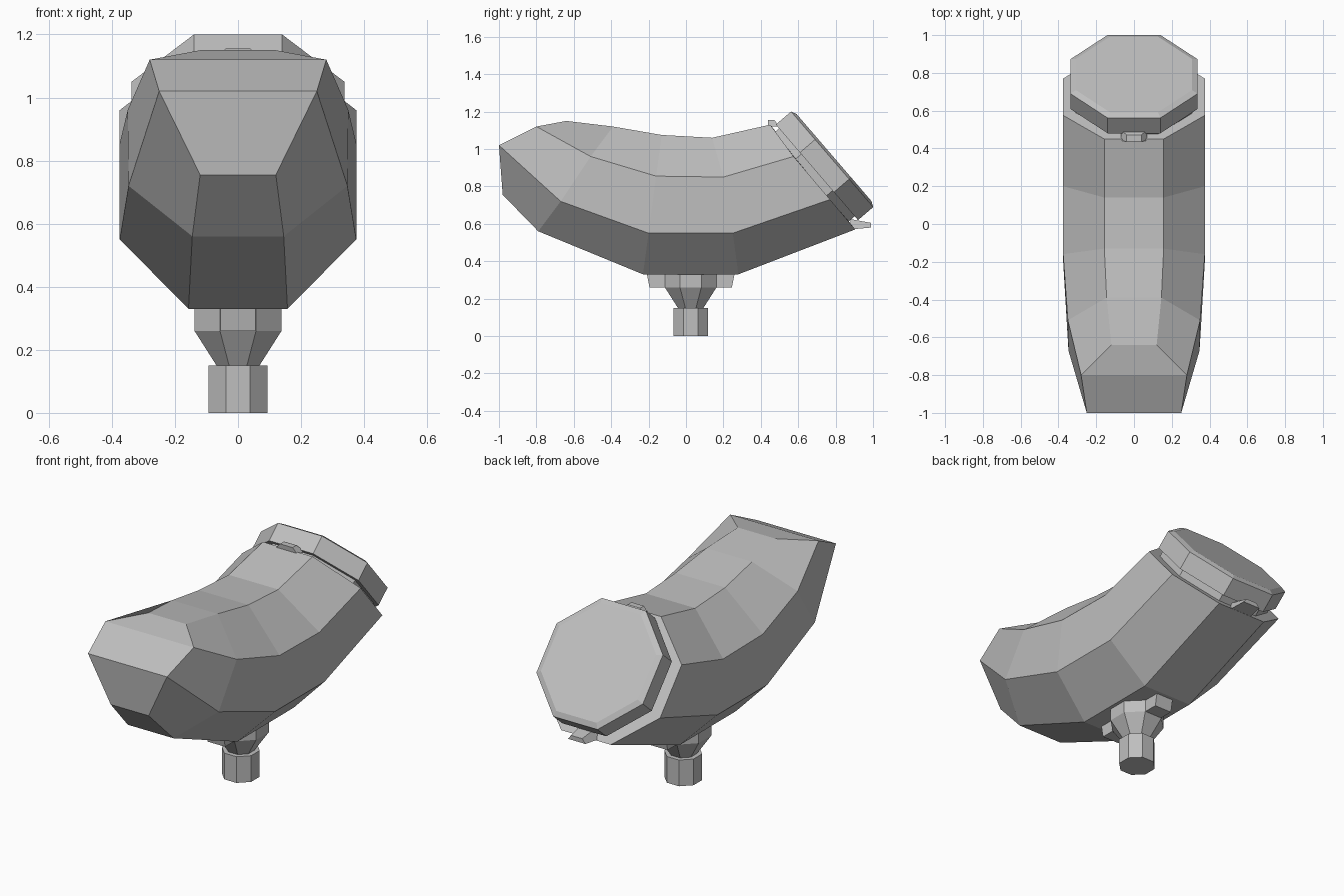
import bpy, bmesh, math
from mathutils import Vector, Matrix

cube = bpy.data.objects.get("Cube")
if cube:
    bpy.data.objects.remove(cube, do_unlink=True)

grey = bpy.data.materials.new("matte_grey")
grey.use_nodes = True
grey.diffuse_color = (0.52, 0.52, 0.52, 1)
grey.node_tree.nodes["Principled BSDF"].inputs["Base Color"].default_value = (0.52, 0.52, 0.52, 1)


def loft(name, rings, front_cap=None):
    """Bridge equal-sized rings of points into a closed, flat-shaded solid."""
    bm = bmesh.new()
    loops = [[bm.verts.new(p) for p in ring] for ring in rings]
    n = len(loops[0])
    for a, b in zip(loops, loops[1:]):
        for i in range(n):
            j = (i + 1) % n
            bm.faces.new((a[i], a[j], b[j], b[i]))
    for cap in front_cap or [range(n)]:
        bm.faces.new([loops[0][i] for i in cap])
    bm.faces.new(loops[-1])
    bmesh.ops.recalc_face_normals(bm, faces=bm.faces)
    mesh = bpy.data.meshes.new(name)
    bm.to_mesh(mesh)
    bm.free()
    mesh.materials.append(grey)
    obj = bpy.data.objects.new(name, mesh)
    bpy.context.collection.objects.link(obj)
    return obj


def octagon(apothem, z, frame):
    """Octagon with flats on its axes, placed in the given frame."""
    r = apothem / math.cos(math.pi / 8)
    angles = [math.pi / 8 + i * math.pi / 4 for i in range(8)]
    return [frame @ Vector((r * math.cos(a), r * math.sin(a), z)) for a in angles]


def rect(x, y0, y1, z):
    return [(-x, y0, z), (x, y0, z), (x, y1, z), (-x, y1, z)]


# Bent body: half sections (x, y, z) from top to bottom, mirrored across x
sections = [
    [(0.12, -0.64, 1.15), (0.28, -0.80, 1.12), (0.25, -1.00, 1.02), (0.12, -0.98, 0.755)],
    [(0.145, -0.39, 1.12), (0.35, -0.51, 0.96), (0.347, -0.67, 0.72), (0.145, -0.79, 0.56)],
    [(0.157, -0.13, 1.075), (0.375, -0.16, 0.855), (0.375, -0.20, 0.55), (0.157, -0.23, 0.33)],
    [(0.157, 0.14, 1.06), (0.375, 0.20, 0.85), (0.375, 0.25, 0.55), (0.157, 0.28, 0.33)],
    [(0.157, 0.45, 1.13), (0.375, 0.575, 0.96), (0.375, 0.77, 0.73), (0.157, 0.905, 0.57)],
]
rings = [half + [(-x, y, z) for x, y, z in reversed(half)] for half in sections]
loft("body", rings, [(0, 1, 6, 7), (1, 2, 5, 6), (2, 3, 4, 5)])

# Tilted octagonal lid on a narrower neck
normal = Vector((0, 0.758, 0.652))
across = Vector((1, 0, 0))
lid_frame = Matrix((across, normal.cross(across), normal)).transposed().to_4x4()
lid_frame.translation = (0, 0.70, 0.875)
loft("lid", [octagon(0.337, 0, lid_frame), octagon(0.337, 0.107, lid_frame),
             octagon(0.307, 0.121, lid_frame)])
loft("lid_neck", [octagon(0.31, -0.05, lid_frame), octagon(0.31, 0.01, lid_frame)])

# Latch tabs at the top and bottom of the rim
loft("top_latch", [rect(0.07, 0.44, 0.50, 1.12), rect(0.04, 0.437, 0.472, 1.155)])
loft("bottom_latch", [
    [(-0.07, 0.88, 0.57), (0.07, 0.88, 0.57), (0.045, 0.88, 0.625), (-0.045, 0.88, 0.625)],
    [(-0.055, 0.99, 0.58), (0.055, 0.99, 0.58), (0.035, 0.99, 0.605), (-0.035, 0.99, 0.605)],
])

# Mounting stem: foot, flared neck and collar
stem = Matrix.Translation((0, 0.025, 0))
loft("stem_foot", [octagon(0.093, 0, stem), octagon(0.093, 0.15, stem)])
loft("stem_collar", [octagon(0.068, 0.14, stem), octagon(0.068, 0.15, stem),
                     octagon(0.138, 0.26, stem), octagon(0.138, 0.34, stem)])

# Bracket lugs ahead of and behind the collar
for name, s in (("front_lug", -1), ("back_lug", 1)):
    ys = [sorted((0.025 + s * 0.10, 0.025 + s * d)) for d in (0.22, 0.235)]
    loft(name, [rect(0.055, *ys[0], 0.26), rect(0.055, *ys[1], 0.335)])
